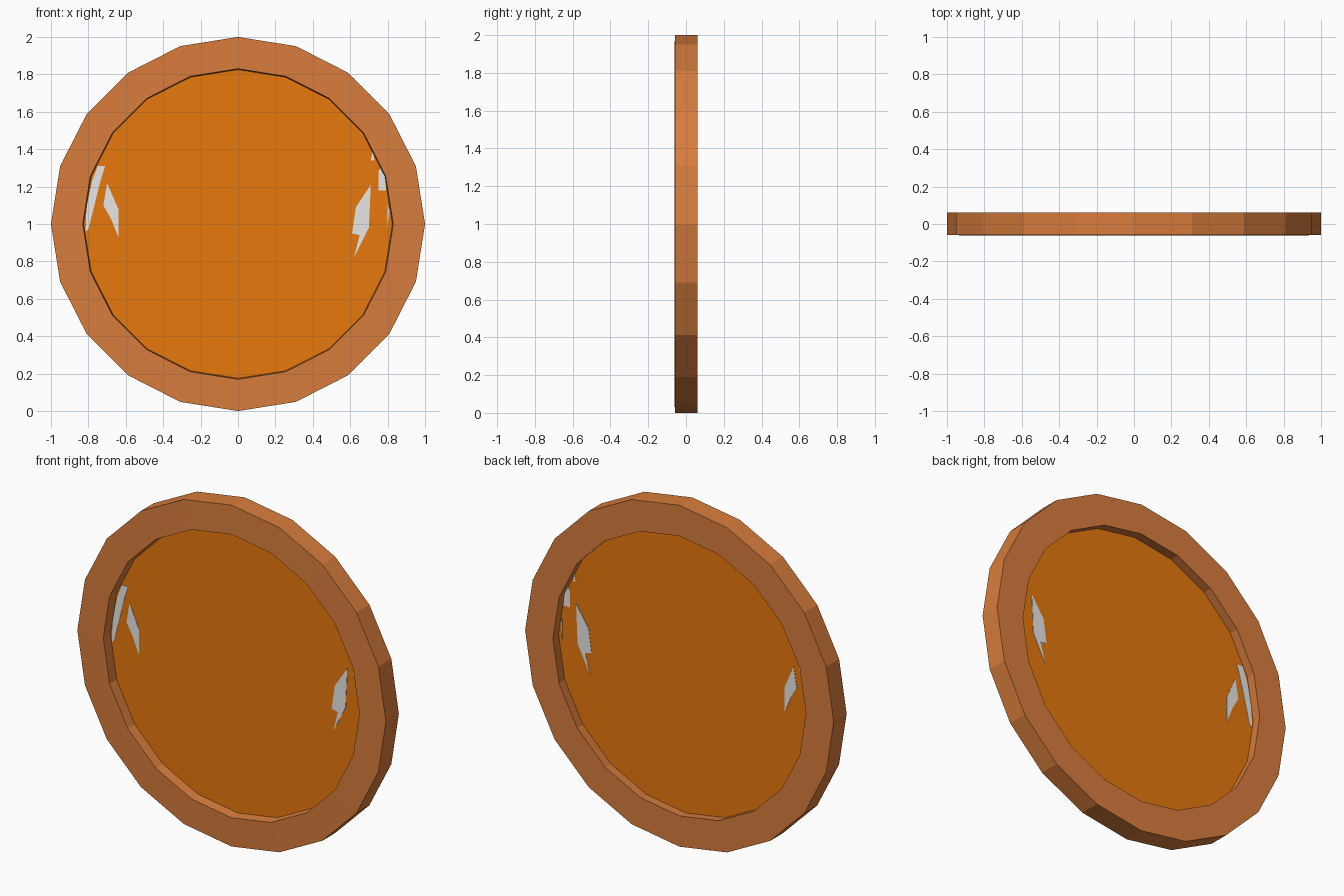
import bpy, bmesh, math

if "Cube" in bpy.data.objects:
    bpy.data.objects.remove(bpy.data.objects["Cube"])

SIDES = 20


def material(name, rgb):
    m = bpy.data.materials.new(name)
    m.diffuse_color = (*rgb, 1)
    m.use_nodes = True
    m.node_tree.nodes["Principled BSDF"].inputs["Base Color"].default_value = m.diffuse_color
    return m


def finish(name, bm, mat):
    bmesh.ops.recalc_face_normals(bm, faces=bm.faces)
    me = bpy.data.meshes.new(name)
    bm.to_mesh(me)
    bm.free()
    me.materials.append(mat)
    ob = bpy.data.objects.new(name, me)
    bpy.context.collection.objects.link(ob)
    return ob


def loop(bm, r, y):
    step = 2 * math.pi / SIDES
    return [bm.verts.new((r * math.cos(i * step), y, 1 + r * math.sin(i * step)))
            for i in range(SIDES)]


def plate(name, points, half, mat):
    """Thin flat prism from an x, z outline, centred on y = 0."""
    bm = bmesh.new()
    front = [bm.verts.new((x, -half, z)) for x, z in points]
    back = [bm.verts.new((x, half, z)) for x, z in points]
    bm.faces.new(front)
    bm.faces.new(back[::-1])
    n = len(points)
    for i in range(n):
        j = (i + 1) % n
        bm.faces.new((front[i], front[j], back[j], back[i]))
    return finish(name, bm, mat)


copper = material("copper brown", (0.69, 0.205, 0.045))
orange = material("deep orange", (0.8, 0.19, 0.004))
grey = material("light grey", (0.8, 0.8, 0.8))

# Rim: rectangular section swept round, the bore narrowing slightly to the back
bm = bmesh.new()
section = [(1.0, -0.059), (0.83, -0.062), (0.82, 0.061), (1.0, 0.061)]
loops = [loop(bm, r, y) for r, y in section]
for k in range(4):
    a, b = loops[k], loops[(k + 1) % 4]
    for i in range(SIDES):
        j = (i + 1) % SIDES
        bm.faces.new((a[i], a[j], b[j], b[i]))
finish("rim", bm, copper)

# Panel filling the rim at mid depth
step = 2 * math.pi / SIDES
plate("panel", [(0.825 * math.cos(i * step), 1 + 0.825 * math.sin(i * step))
                for i in range(SIDES)], 0.002, orange)

# Grey patches showing on both sides of the panel
patches = [
    [(-.78, 1.23), (-.75, 1.31), (-.71, 1.31), (-.73, 1.25), (-.80, .97), (-.815, .96), (-.81, 1.09)],
    [(-.70, 1.22), (-.64, 1.08), (-.64, .93), (-.68, 1.03), (-.72, 1.10)],
    [(.71, 1.21), (.70, .98), (.62, .82), (.65, .94), (.61, .95), (.63, 1.09)],
    [(.75, 1.18), (.75, 1.28), (.77, 1.31), (.79, 1.24), (.79, 1.18)],
    [(.80, 1.10), (.81, 1.07), (.80, .98)],
    [(.71, 1.34), (.72, 1.39), (.73, 1.34)],
]
for n, pts in enumerate(patches, 1):
    plate(f"grey_patch_{n}", pts, 0.004, grey)
